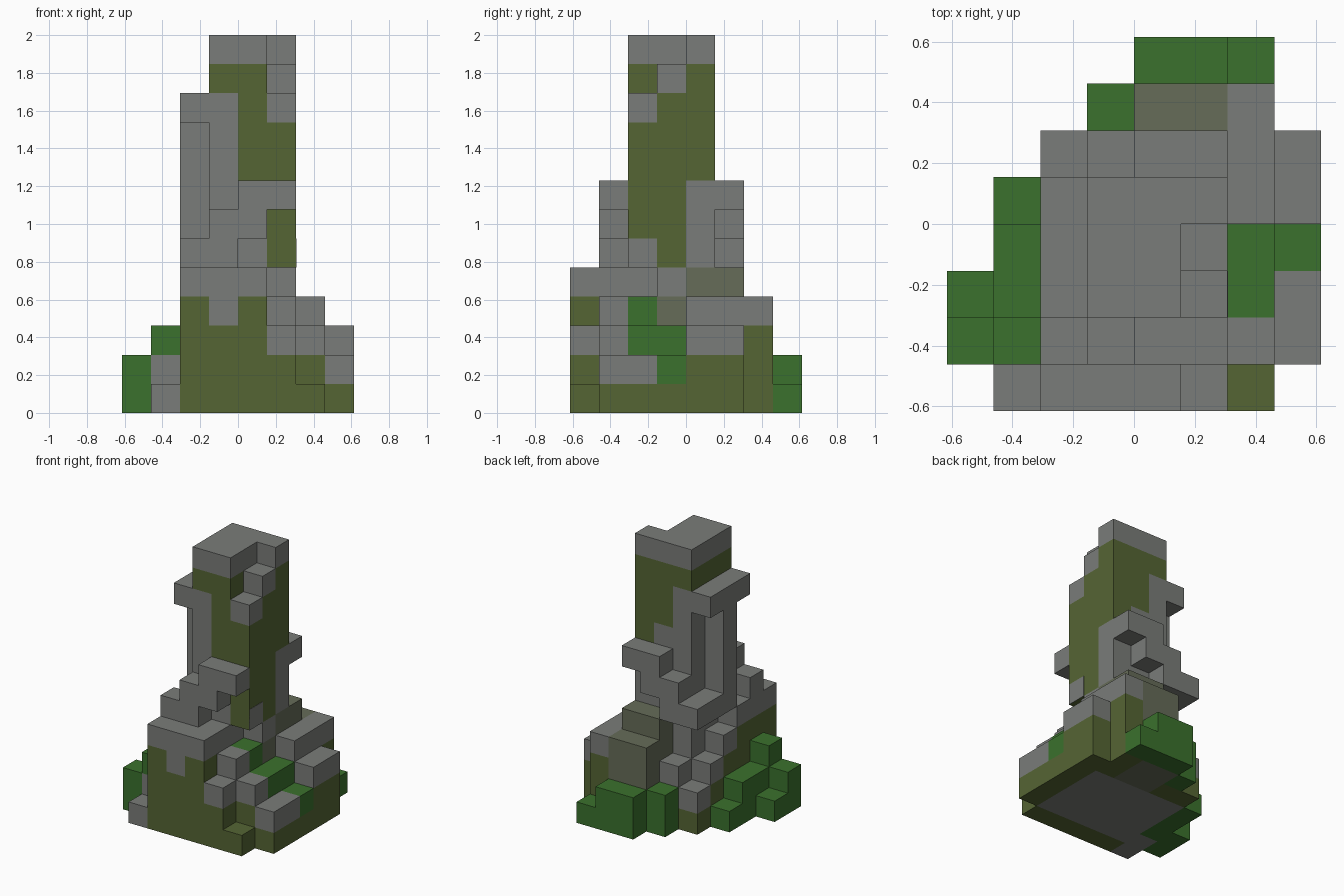
import bpy, bmesh
from mathutils import Vector

default = bpy.data.objects.get("Cube")
if default:
    bpy.data.objects.remove(default, do_unlink=True)

UNIT = 2 / 13
COLOURS = {
    "stone_grey": (0.195, 0.203, 0.192, 1),
    "olive_brown": (0.091, 0.130, 0.034, 1),
    "leaf_green": (0.043, 0.165, 0.026, 1),
    "mossy_stone": (0.133, 0.150, 0.098, 1),
}
NAMES = list(COLOURS)
GREY, BROWN, GREEN, MOSS = NAMES
materials = []
for name, colour in COLOURS.items():
    mat = bpy.data.materials.new(name)
    mat.use_nodes = True
    mat.diffuse_color = colour
    bsdf = mat.node_tree.nodes["Principled BSDF"]
    bsdf.inputs["Base Color"].default_value = colour
    bsdf.inputs["Roughness"].default_value = 0.9
    materials.append(mat)

cells = {}  # (x, y, z) -> (part, colour)


def span(value):
    """A single cell index or an inclusive (first, last) pair."""
    first, last = value if isinstance(value, tuple) else (value, value)
    return range(first, last + 1)


def block(part, colour, x, y, z):
    for i in span(x):
        for j in span(y):
            for k in span(z):
                cells[i, j, k] = (part, colour)


def carve(x, y, z):
    for i in span(x):
        for j in span(y):
            for k in span(z):
                cells.pop((i, j, k), None)


def column(part, x, y, height, top, side=BROWN):
    """A stack of cells with its own top colour."""
    block(part, side, x, y, (0, height - 1))
    block(part, top, x, y, height - 1)


# Central mound with a grey top layer
column("mound", (-2, 1), (-3, 0), 5, GREY)
column("mound", (-2, 0), -4, 5, GREY)
block("mound", GREY, -1, -4, 3)
block("mound", GREY, -1, (-1, 0), (2, 4))
carve(-2, (-1, 0), (3, 4))
column("mound", -2, -1, 4, GREY)
column("mound", -2, 0, 3, GREY)
column("mound", -2, 1, 2, GREY)
column("mound", -1, 1, 3, GREY)

# Mossy rear rock
column("rear_rock", (0, 1), 1, 5, MOSS, MOSS)
column("rear_rock", (0, 1), 2, 4, MOSS, MOSS)
block("rear_rock", MOSS, 1, (-1, 0), 3)
block("rear_rock", MOSS, 1, 0, 4)

# Stepped rocks along the front and left side
carve(1, (-3, -2), 4)
column("side_rocks", 1, -4, 3, GREY)
column("side_rocks", 1, -3, 4, GREY)
column("side_rocks", 2, -4, 1, BROWN)
column("side_rocks", 2, -3, 3, GREY)
column("side_rocks", 3, (-3, -2), 2, GREY)
column("side_rocks", 2, (0, 2), 4, GREY)
column("side_rocks", 3, (0, 1), 3, GREY)
column("side_rocks", -3, -4, 1, GREY)

# Bushes
column("bushes", 2, (-2, -1), 3, GREEN)
column("bushes", 3, -1, 2, GREEN)
block("bushes", GREEN, 1, -2, 3)
column("bushes", (0, 1), 3, 2, GREEN, GREEN)
column("bushes", 2, 3, 1, GREEN)
column("bushes", -1, 2, 2, GREEN, GREEN)
column("bushes", -3, -3, 3, GREEN, GREY)
column("bushes", -3, (-2, -1), 2, GREEN, GREEN)
column("bushes", -3, 0, 1, GREEN)
column("bushes", -4, -3, 2, GREEN, GREEN)
column("bushes", -4, -2, 1, GREEN)

# Stone core showing underneath
block("mound", GREY, (-2, 2), (-3, 0), 0)

# Tower shaft with a chipped corner and worn patches
block("tower", BROWN, (-1, 1), (-2, 0), (5, 11))
block("tower", GREY, -1, (-2, 0), (5, 10))
block("tower", GREY, 0, -2, (5, 6))
block("tower", GREY, 0, 0, (5, 8))
block("tower", GREY, 1, 0, (5, 7))
block("tower", GREY, 1, -1, 4)
block("tower", GREY, 1, -1, 11)
block("tower", GREY, 1, -2, 10)
carve(1, -2, 11)

# Cap
block("tower_cap", GREY, (-1, 1), (-2, 0), 12)
carve(1, (-2, -1), 12)

# Stone arms climbing the front and the back in matching steps
for arm, y in (("front_arm", -3), ("back_arm", 1)):
    block(arm, GREY, -2, y, 5)
    block(arm, GREY, -1, y, (5, 6))
    block(arm, GREY, 0, y, (6, 7))
    block(arm, GREY, 1, y, 7)

# Side buttress with a cross bar
block("buttress", GREY, -2, -1, (5, 9))
block("buttress", GREY, -2, 0, 5)
block("buttress", GREY, -2, (-2, 0), 10)

AXES = [Vector(v) for v in ((1, 0, 0), (0, 1, 0), (0, 0, 1))]


def build(part):
    """Skin one part with the cell sides that are open to the air."""
    bm = bmesh.new()
    for cell, (owner, colour) in cells.items():
        if owner != part:
            continue
        centre = Vector(cell) + Vector((0.5, 0.5, 0.5))
        for a in range(3):
            for sign in (-1, 1):
                normal = AXES[a] * sign
                if tuple(int(c) for c in Vector(cell) + normal) in cells:
                    continue
                u, v = AXES[(a + 1) % 3] / 2, AXES[(a + 2) % 3] / 2
                mid = centre + normal / 2
                ring = [mid - u - v, mid + u - v, mid + u + v, mid - u + v]
                face = bm.faces.new([bm.verts.new(p * UNIT) for p in ring[::sign]])
                face.material_index = NAMES.index(colour)
    bmesh.ops.remove_doubles(bm, verts=bm.verts, dist=0.001)
    mesh = bpy.data.meshes.new(part)
    bm.to_mesh(mesh)
    bm.free()
    for mat in materials:
        mesh.materials.append(mat)
    obj = bpy.data.objects.new(part, mesh)
    bpy.context.collection.objects.link(obj)


for part in sorted({owner for owner, _ in cells.values()}):
    build(part)

# Worn patch on the low left side of the shaft
bpy.ops.mesh.primitive_cube_add(size=1, location=(2 * UNIT, -1.5 * UNIT, 5.5 * UNIT))
patch = bpy.context.object
patch.name = "worn_patch"
patch.scale = (0.004, UNIT, UNIT)
patch.data.materials.append(materials[0])
